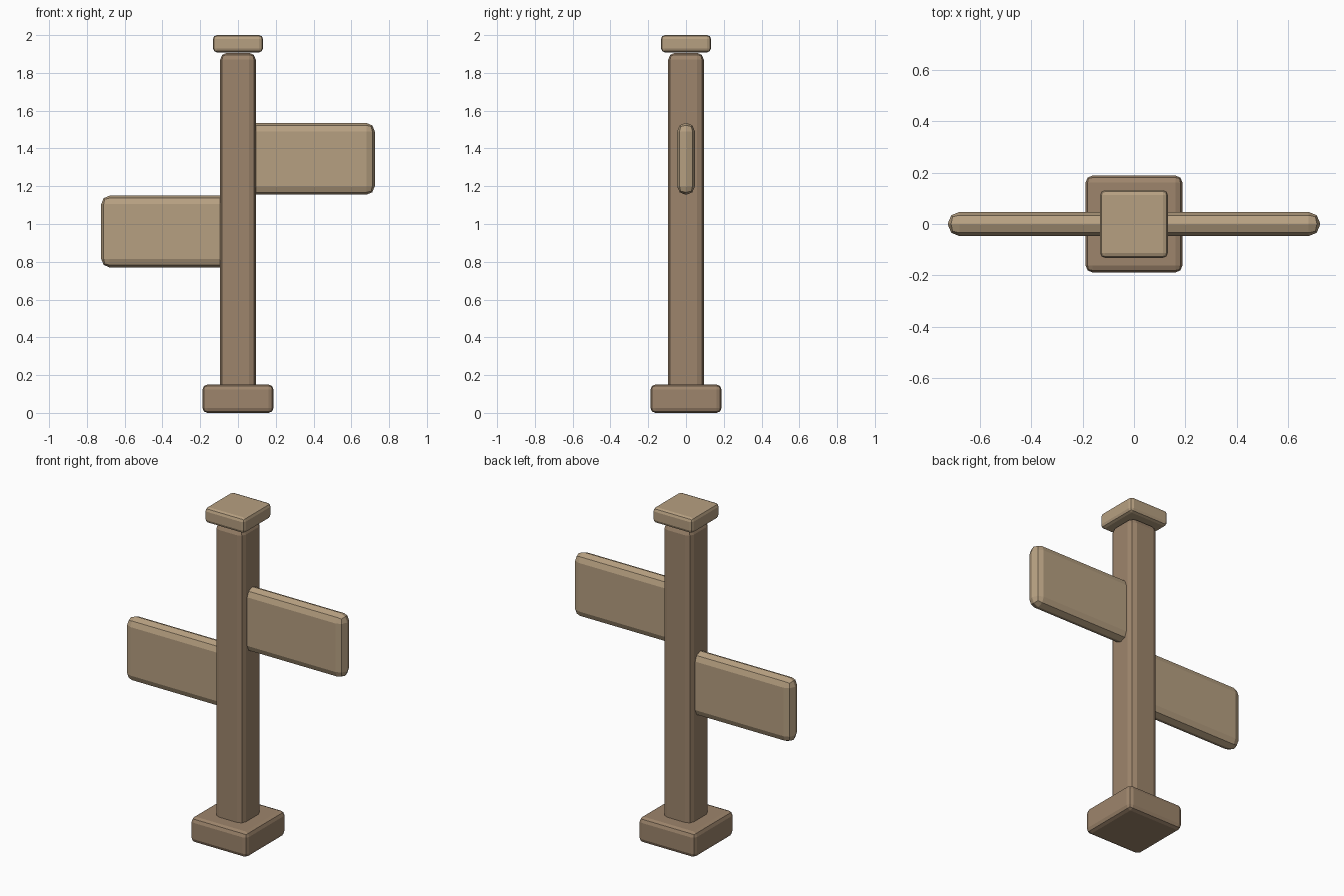
import bpy, bmesh

if "Cube" in bpy.data.objects:
    bpy.data.objects.remove(bpy.data.objects["Cube"])


def material(name, color):
    m = bpy.data.materials.new(name)
    m.diffuse_color = (*color, 1)
    m.use_nodes = True
    m.node_tree.nodes["Principled BSDF"].inputs["Base Color"].default_value = m.diffuse_color
    return m


dark_wood = material("dark_wood", (0.34, 0.235, 0.15))
light_wood = material("light_wood", (0.47, 0.35, 0.22))


def block(name, low, high, bevel, mat):
    """Bevelled box between two corners, flat shaded."""
    bm = bmesh.new()
    bmesh.ops.create_cube(bm, size=1)
    for v in bm.verts:
        v.co = [a + (c + 0.5) * (b - a) for a, b, c in zip(low, high, v.co)]
    bmesh.ops.bevel(bm, geom=bm.edges[:], offset=bevel, segments=2,
                    profile=0.5, affect='EDGES')
    mesh = bpy.data.meshes.new(name)
    bm.to_mesh(mesh)
    bm.free()
    mesh.materials.append(mat)
    obj = bpy.data.objects.new(name, mesh)
    bpy.context.collection.objects.link(obj)
    return obj


# Square upright: foot, post and cap
block("foot", (-0.188, -0.188, 0), (0.188, 0.188, 0.15), 0.026, dark_wood)
block("post", (-0.094, -0.094, 0.1), (0.094, 0.094, 1.906), 0.035, dark_wood)
block("cap", (-0.132, -0.132, 1.909), (0.132, 0.132, 2.0), 0.02, light_wood)

# Sign boards, one per side at different heights
for name, x0, x1, z in (("right_board", 0.03, 0.724, 1.155),
                        ("left_board", -0.724, -0.03, 0.77)):
    block(name, (x0, -0.047, z), (x1, 0.047, z + 0.38), 0.0445, light_wood)
